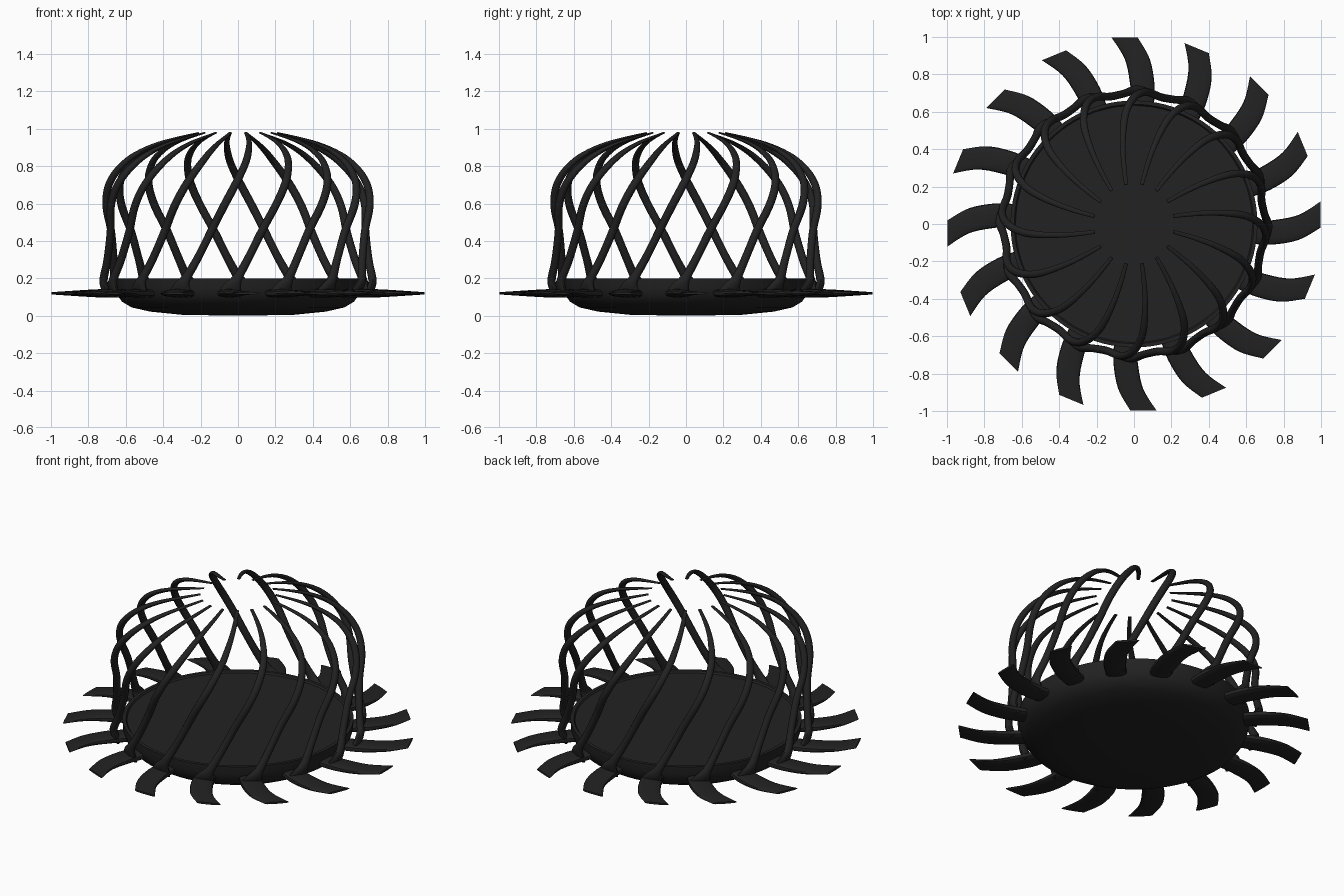
import bpy, bmesh, math
from mathutils import Vector

if "Cube" in bpy.data.objects:
    bpy.data.objects.remove(bpy.data.objects["Cube"])

COUNT = 16
mat = bpy.data.materials.new("charcoal black")
mat.diffuse_color = (0.016, 0.016, 0.016, 1)
mat.use_nodes = True
mat.node_tree.nodes["Principled BSDF"].inputs["Base Color"].default_value = mat.diffuse_color


def make_object(name, mesh, angle=0.0):
    ob = bpy.data.objects.new(name, mesh)
    ob.rotation_euler.z = angle
    bpy.context.collection.objects.link(ob)
    return ob


def finish(bm, name):
    bmesh.ops.recalc_face_normals(bm, faces=bm.faces)
    mesh = bpy.data.meshes.new(name)
    bm.to_mesh(mesh)
    bm.free()
    mesh.materials.append(mat)
    mesh.polygons.foreach_set("use_smooth", [True] * len(mesh.polygons))
    mesh.set_sharp_from_angle(angle=math.radians(40))
    return mesh


def spline(rows, steps):
    """Catmull-Rom through rows of numbers."""
    out = []
    p = [rows[0]] + list(rows) + [rows[-1]]
    for i in range(1, len(p) - 2):
        for s in range(steps):
            t = s / steps
            out.append([0.5 * (2 * b + (c - a) * t + (2 * a - 5 * b + 4 * c - d) * t * t
                               + (3 * b - a - 3 * c + d) * t ** 3)
                        for a, b, c, d in zip(p[i - 1], p[i], p[i + 1], p[i + 2])])
    return out + [list(rows[-1])]


def loft(name, sections, sides, power):
    """sections: (centre, half-width vector, half-thickness vector)"""
    bm = bmesh.new()
    rings = []
    for c, u, v in sections:
        ring = []
        for k in range(sides):
            a = math.tau * k / sides
            ca, sa = math.cos(a), math.sin(a)
            x = math.copysign(abs(ca) ** power, ca)
            y = math.copysign(abs(sa) ** power, sa)
            ring.append(bm.verts.new(c + u * x + v * y))
        rings.append(ring)
    for r0, r1 in zip(rings, rings[1:]):
        for k in range(sides):
            j = (k + 1) % sides
            bm.faces.new((r0[k], r0[j], r1[j], r1[k]))
    bm.faces.new(rings[0])
    bm.faces.new(rings[-1])
    return finish(bm, name)


# dish: lathed shallow bowl with a low rim and flat floor
profile = [(0, 0), (.3, .005), (.47, .022), (.57, .045), (.62, .075), (.645, .11),
           (.657, .15), (.66, .2), (.64, .2), (.633, .19), (0, .19)]
bm = bmesh.new()
verts = [bm.verts.new((r, 0, z)) for r, z in profile]
edges = [bm.edges.new(e) for e in zip(verts, verts[1:])]
bmesh.ops.spin(bm, geom=verts + edges, axis=(0, 0, 1), cent=(0, 0, 0),
               angle=math.tau, steps=96, use_duplicate=False)
bmesh.ops.remove_doubles(bm, verts=bm.verts, dist=1e-4)
make_object("dish", finish(bm, "dish"))

# blade: curved flat leaf, thinning outwards (x, y, half width, half thickness)
blade_rows = [(.045, .62, .06, .022), (.045, .74, .065, .022), (.018, .88, .067, .014),
              (-.05, .997, .07, .006)]
blade = loft("blade", [(Vector((x, y, .12)), Vector((w, 0, 0)), Vector((0, 0, t)))
                       for x, y, w, t in spline(blade_rows, 5)], 16, 0.75)

# rib: twisted, tapering bar (height, radius, twist degrees, half width, half thickness)
rib_rows = [(.12, .70, -26, .060, .02), (.16, .715, -24.5, .045, .022),
            (.20, .718, -22.8, .027, .022), (.30, .70, -18.3, .022, .021),
            (.45, .693, -12, .022, .021), (.58, .708, -6.4, .022, .021),
            (.68, .697, -2.1, .022, .020), (.76, .658, 1.3, .021, .019),
            (.83, .595, 4.3, .020, .016), (.88, .52, 6.2, .018, .013),
            (.92, .43, 8, .015, .010), (.95, .33, 9.6, .013, .007),
            (.978, .215, 11.25, .010, .004)]
rows = spline(rib_rows, 4)
pts = []
for z, r, deg, w, t in rows:
    a = math.radians(deg - 90)
    pts.append(Vector((r * math.cos(a), r * math.sin(a), z)))
sections = []
for i, (c, row) in enumerate(zip(pts, rows)):
    tan = (pts[min(i + 1, len(pts) - 1)] - pts[max(i - 1, 0)]).normalized()
    side = Vector((-c.y, c.x, 0)).normalized()
    up = tan.cross(side).normalized()
    side = up.cross(tan).normalized()
    sections.append((c, side * row[3], up * row[4]))
rib = loft("rib", sections, 12, 1.0)

# repeat around the dish
for i in range(COUNT):
    a = math.tau * i / COUNT
    make_object(f"blade_{i + 1}", blade, a)
    make_object(f"rib_{i + 1}", rib, a)
